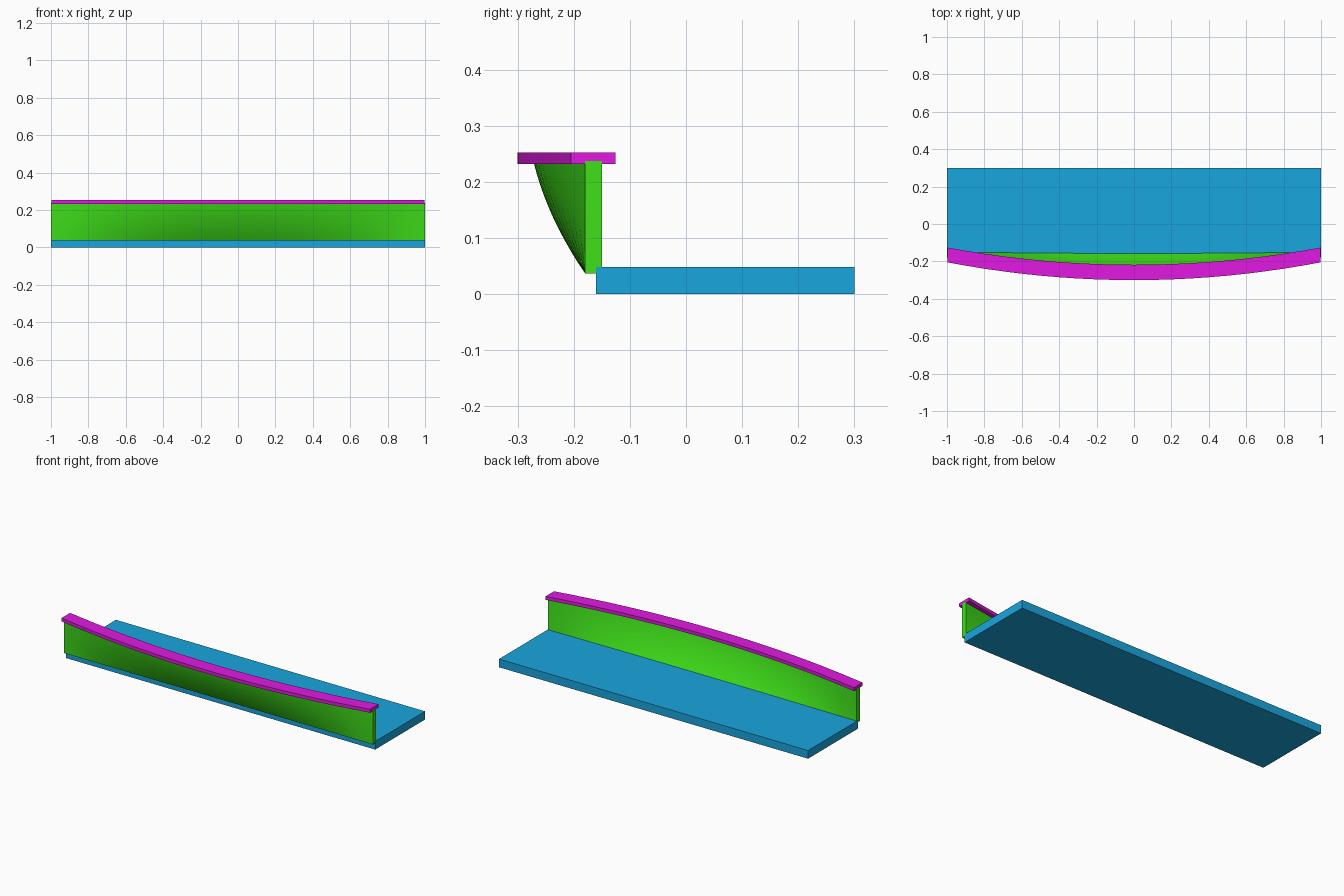
import bpy, bmesh

if "Cube" in bpy.data.objects:
    bpy.data.objects.remove(bpy.data.objects["Cube"])


def material(name, color):
    m = bpy.data.materials.new(name)
    m.diffuse_color = (*color, 1)
    m.use_nodes = True
    m.node_tree.nodes["Principled BSDF"].inputs["Base Color"].default_value = m.diffuse_color
    return m


def loft(name, rings, mat, smooth=False):
    """Skin a list of equal closed cross-sections and cap both ends."""
    bm = bmesh.new()
    rows = [[bm.verts.new(p) for p in ring] for ring in rings]
    n = len(rows[0])
    for a, b in zip(rows, rows[1:]):
        for i in range(n):
            j = (i + 1) % n
            bm.faces.new((a[i], a[j], b[j], b[i]))
    bm.faces.new(rows[0])
    bm.faces.new(rows[-1])
    bmesh.ops.recalc_face_normals(bm, faces=bm.faces)
    mesh = bpy.data.meshes.new(name)
    bm.to_mesh(mesh)
    bm.free()
    ob = bpy.data.objects.new(name, mesh)
    bpy.context.collection.objects.link(ob)
    mesh.materials.append(mat)
    if smooth:
        bpy.context.view_layer.objects.active = ob
        ob.select_set(True)
        bpy.ops.object.shade_smooth_by_angle(angle=0.6)
        ob.select_set(False)
    return ob


def box_ring(x, y0, y1, z0, z1):
    return [(x, y0, z0), (x, y1, z0), (x, y1, z1), (x, y0, z1)]


def bow(u):
    return 1 - u * u


STEPS = 20
us = [-1 + 2 * i / STEPS for i in range(STEPS + 1)]

# Balcony floor slab
loft("floor_slab", [box_ring(x, -0.16, 0.30, 0, 0.048) for x in (-1, 1)],
     material("floor_blue", (0.01, 0.38, 0.73)))

# Parapet: vertical at the ends, bulging forward towards the top in the middle
LEVELS = 10
ts = [i / LEVELS for i in range(LEVELS + 1)]


def wall_ring(u):
    def y(base, t):
        return base - 0.092 * bow(u) * (1.48 * t - 0.48 * t * t)
    outer = [(u * 0.999, y(-0.18, t), 0.037 + 0.2 * t) for t in ts]
    inner = [(u * 0.999, y(-0.15, t), 0.037 + 0.2 * t) for t in reversed(ts)]
    return outer + inner


loft("parapet_wall", [wall_ring(u) for u in us],
     material("wall_green", (0.05, 0.75, 0.01)), smooth=True)

# Bowed handrail on top of the parapet
loft("handrail",
     [box_ring(u * 0.998, -0.205 - 0.095 * bow(u), -0.126 - 0.092 * bow(u), 0.232, 0.252)
      for u in us],
     material("rail_magenta", (0.75, 0.01, 0.75)))
